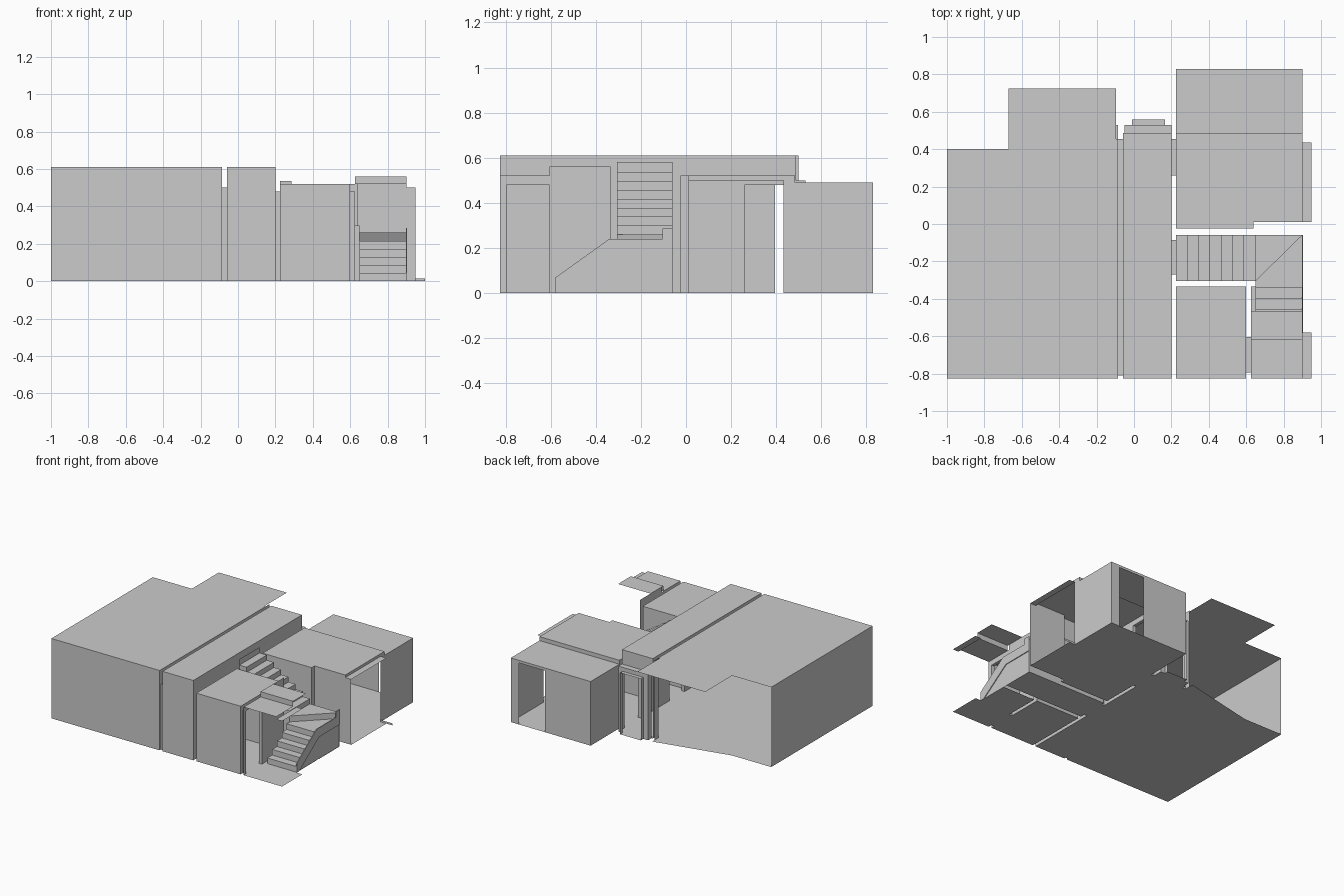
import bpy

if "Cube" in bpy.data.objects:
    bpy.data.objects.remove(bpy.data.objects["Cube"])

H, L, F = 0.61, 0.52, -0.825   # tall ceiling, low ceiling, front line


def mesh(name, verts, faces):
    me = bpy.data.meshes.new(name)
    me.from_pydata(verts, [], faces)
    ob = bpy.data.objects.new(name, me)
    bpy.context.collection.objects.link(ob)
    return ob


def quads(name, quad_list):
    verts = [p for q in quad_list for p in q]
    faces, n = [], 0
    for q in quad_list:
        faces.append(list(range(n, n + len(q))))
        n += len(q)
    return mesh(name, verts, faces)


def sheet(name, pts, z):
    """Flat horizontal floor or ceiling."""
    return quads(name, [[(x, y, z) for x, y in pts]])


def rect(x0, x1, y0, y1):
    return [(x0, y0), (x1, y0), (x1, y1), (x0, y1)]


def wall(name, axis, c, a, b, top, z0=0, door=None):
    """Wall on the plane axis=c from a to b; door = (start, end, height)."""
    def q(s, t, lo, hi):
        if axis == 'x':
            return [(c, s, lo), (c, t, lo), (c, t, hi), (c, s, hi)]
        return [(s, c, lo), (t, c, lo), (t, c, hi), (s, c, hi)]
    parts = [(a, b, z0, top)]
    if door:
        s, e, h = door
        parts = [(a, s, z0, top), (s, e, h, top), (e, b, z0, top)]
    quads(name, [q(*p) for p in parts if p[1] - p[0] > 1e-4 and p[3] - p[2] > 1e-4])


def reveal(name, axis, c0, c1, a, b, h, jambs=True):
    """Lining of an opening: floor, head and two jambs."""
    def p(c, s, z):
        return (c, s, z) if axis == 'x' else (s, c, z)
    qs = [[p(c0, a, z), p(c1, a, z), p(c1, b, z), p(c0, b, z)] for z in (0, h)]
    if jambs:
        qs += [[p(c0, s, 0), p(c1, s, 0), p(c1, s, h), p(c0, s, h)] for s in (a, b)]
    quads(name, qs)


def prism_x(name, prof, x0, x1):
    """Solid with a (y, z) profile, between x0 and x1."""
    n = len(prof)
    v = [(x0, y, z) for y, z in prof] + [(x1, y, z) for y, z in prof]
    f = [list(range(n))[::-1], list(range(n, 2 * n))]
    f += [[i, (i + 1) % n, n + (i + 1) % n, n + i] for i in range(n)]
    return mesh(name, v, f)


# Living room, open at the back
sheet("living_ceiling", [(-1, F), (-.085, F), (-.085, .455), (-.095, .455),
                         (-.095, .725), (-.67, .725), (-.67, .4), (-1, .4)], H)
sheet("living_floor", [(-1, F), (-.085, F), (-.085, .53), (-.67, .4), (-1, .4)], 0)
wall("living_front_wall", 'y', F, -1, -.085, H)
wall("living_left_wall", 'x', -1, F, .395, H)
wall("living_right_wall", 'x', -.085, F, .5, H, door=(-.81, .455, .5))

# Wide opening to the hall
reveal("wide_opening", 'x', -.085, -.06, -.81, .455, .5)
for i, x in enumerate((-.095, -.06)):
    prism_x(f"opening_trim_{i}", [(F, 0), (-.80, 0), (-.80, .5), (F, .5)], x, x + .01)

# Hall
sheet("hall_ceiling", rect(-.06, .2, F, .487), H)
sheet("hall_floor", rect(-.06, .2, F, .487), 0)
wall("hall_front_wall", 'y', F, -.06, .2, H)
wall("hall_left_wall", 'x', -.06, F, .487, H, door=(-.81, .455, .5))
wall("hall_right_wall_front", 'x', .2, F, 0, H, door=(-.27, -.085, .48))
wall("hall_right_wall_back", 'x', .2, 0, .487, H, door=(.26, .455, .48))
wall("hall_back_header", 'y', .487, -.06, .2, H, z0=.5)

# Back door frame in two steps
reveal("back_door_outer", 'y', .487, .53, -.05, .2, .5)
wall("back_door_face", 'y', .53, -.05, .2, .5, door=(-.01, .165, .47))
reveal("back_door_inner", 'y', .53, .56, -.01, .165, .47)

# Kitchen with a lower rear part
kitchen = [(.225, -.025), (.64, -.025), (.64, .01), (.9, .01)]
sheet("kitchen_ceiling", kitchen + [(.9, .483), (.225, .483)], L)
sheet("rear_ceiling", rect(.225, .9, .483, .83), .49)
sheet("kitchen_floor", kitchen + [(.9, .83), (.225, .83)], 0)
wall("ceiling_drop", 'y', .483, .225, .9, L, z0=.49)
wall("kitchen_left_wall", 'x', .225, -.025, .483, L, door=(.26, .455, .48))
wall("rear_left_wall", 'x', .225, .483, .83, .49)
wall("kitchen_front_wall", 'y', -.025, .225, .64, L)
wall("kitchen_jog", 'x', .64, -.025, .01, L)
wall("kitchen_front_wall_right", 'y', .01, .64, .9, L)
wall("kitchen_right_wall", 'x', .9, .01, .483, L, door=(.01, .432, .5))
wall("rear_right_wall", 'x', .9, .483, .83, .49)
wall("rear_back_wall", 'y', .83, .225, .9, .49, door=(.61, .83, .47))
reveal("kitchen_side_opening", 'x', .9, .95, .01, .435, .5, jambs=False)
wall("kitchen_side_jamb", 'y', .01, .9, .95, .5)
wall("outer_skirting", 'y', .435, .9, 1.0, .015)
reveal("hall_kitchen_door", 'x', .2, .225, .26, .455, .48)

# Small front room
sheet("front_room_ceiling", rect(.225, .6, F, -.335), L)
sheet("front_room_floor", rect(.225, .6, F, -.335), 0)
wall("front_room_front_wall", 'y', F, .225, .6, L)
wall("front_room_back_wall", 'y', -.335, .225, .6, L)
wall("front_room_left_wall", 'x', .225, F, -.335, L)
wall("front_room_right_wall", 'x', .6, F, -.335, L, door=(-.795, -.605, .48))
reveal("front_room_door", 'x', .6, .625, -.795, -.605, .48)

# Entry, open to the front and right
sheet("entry_floor", rect(.625, .9, F, -.335), 0)
sheet("entry_ceiling", rect(.625, .9, F, -.62), L)
sheet("entry_raised_ceiling", rect(.625, .9, -.62, -.465), .56)
wall("entry_ceiling_step", 'y', -.62, .625, .9, .56, z0=L)
wall("entry_left_wall", 'x', .625, F, -.605, L, door=(-.795, -.605, .48))
wall("stair_foot_left_wall", 'x', .625, -.605, -.335, .56)
reveal("entry_side_opening", 'x', .9, .95, F, -.58, .5, jambs=False)

# Lower flight: riser and tread per step
R, q, n_low = .043, [], 5
for i in range(n_low):
    y, z = -.575 + .0585 * i, R * i
    y2 = y + .0585 if i < n_low - 1 else -.305
    q.append([(.65, y, z), (.9, y, z), (.9, y, z + R), (.65, y, z + R)])
    q.append([(.65, y, z + R), (.9, y, z + R), (.9, y2, z + R), (.65, y2, z + R)])
quads("lower_flight", q)

# Winder treads
z1, z2 = R * n_low, .26
quads("winder", [
    [(.65, -.305, z1), (.9, -.305, z1), (.9, -.06, z1)],
    [(.65, -.305, z1), (.9, -.06, z1), (.9, -.06, z2), (.65, -.305, z2)],
    [(.65, -.305, z2), (.9, -.06, z2), (.65, -.06, z2)]])

# Upper flight, ending in a last riser
q, side, r = [], [], .0393
for i in range(8):
    x, z = .65 - .0607 * i, z2 + r * i
    t = z + r if i < 7 else .58
    q.append([(x, -.305, z), (x, -.06, z), (x, -.06, t), (x, -.305, t)])
    if i < 7:
        x2 = x - .0607
        q.append([(x, -.305, t), (x, -.06, t), (x2, -.06, t), (x2, -.305, t)])
        lo = (z - .11, z + r - .11)
        for y in (-.305, -.06):
            side.append([(x, y, lo[0]), (x, y, t), (x2, y, t), (x2, y, lo[1])])
quads("upper_flight", q)
quads("upper_flight_sides", side)

# Outer stringer and wall below it
prism_x("stair_stringer", [(-.55, 0), (-.58, 0), (-.58, .068), (-.34, .24), (-.105, .24),
                           (-.105, .285), (-.06, .285), (-.06, .17), (-.31, .17)], .897, .903)
quads("under_stair_wall", [[(.897, -.55, 0), (.897, -.06, 0),
                            (.897, -.06, .17), (.897, -.31, .17)]])

# Cupboard below the stairs
sheet("stair_floor", rect(.225, .9, -.305, -.06), 0)
quads("cupboard_walls", [[(.225, y, 0), (.65, y, 0), (.65, y, .17), (.225, y, .43)]
                         for y in (-.305, -.06)])
wall("landing_back_wall", 'y', -.06, .65, .9, .26)
wall("stair_end_wall", 'x', .225, -.305, -.06, .58, door=(-.27, -.085, .48))
reveal("cupboard_door", 'x', .2, .225, -.27, -.085, .48)
